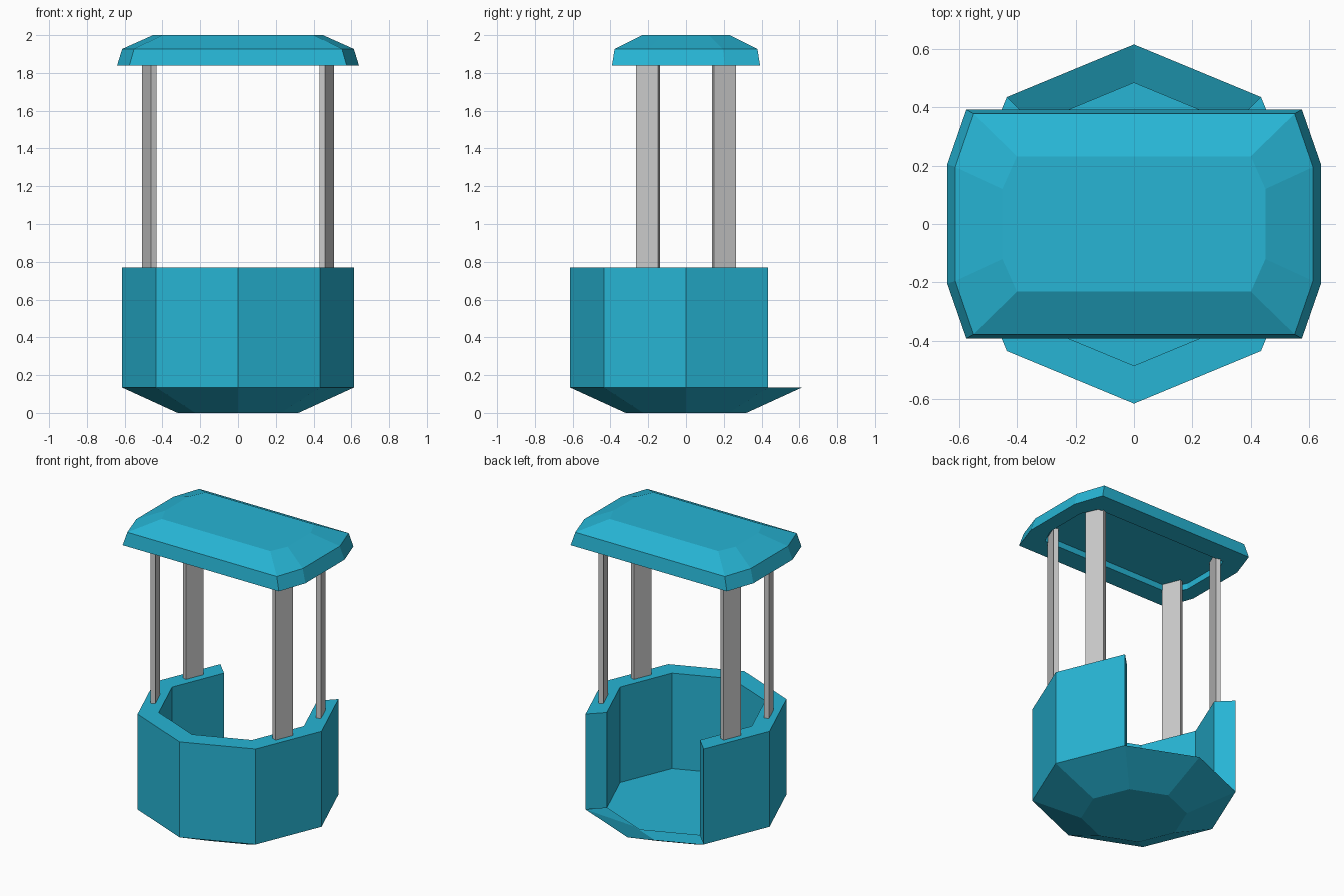
import bpy, bmesh
from math import sin, cos, pi, radians

if "Cube" in bpy.data.objects:
    bpy.data.objects.remove(bpy.data.objects["Cube"])

teal = bpy.data.materials.new("teal_paint")
teal.diffuse_color = (0.02, 0.46, 0.66, 1)
teal.use_nodes = True
teal.node_tree.nodes["Principled BSDF"].inputs["Base Color"].default_value = teal.diffuse_color


def make(name, verts, faces, mat=None):
    bm = bmesh.new()
    vs = [bm.verts.new(v) for v in verts]
    for f in faces:
        bm.faces.new([vs[i] for i in f])
    bmesh.ops.recalc_face_normals(bm, faces=bm.faces[:])
    me = bpy.data.meshes.new(name)
    bm.to_mesh(me)
    bm.free()
    if mat:
        me.materials.append(mat)
    ob = bpy.data.objects.new(name, me)
    bpy.context.collection.objects.link(ob)
    return ob


def octagon(r, z):
    return [(r * cos(k * pi / 4), r * sin(k * pi / 4), z) for k in range(8)]


def loft(rings, cap_first=True, cap_last=True):
    """Bridge a list of equal-length closed rings."""
    n = len(rings[0])
    verts = [v for r in rings for v in r]
    faces = [(a * n + i, a * n + (i + 1) % n, (a + 1) * n + (i + 1) % n, (a + 1) * n + i)
             for a in range(len(rings) - 1) for i in range(n)]
    if cap_first:
        faces.append(tuple(range(n)))
    if cap_last:
        faces.append(tuple(range(len(verts) - n, len(verts))))
    return verts, faces


R_OUT, R_IN, R_BASE = 0.615, 0.485, 0.32
Z_FLOOR, Z_RIM = 0.135, 0.77

# Tapered underside, open at the top
make("basket_underside", *loft([octagon(R_BASE, 0), octagon(R_OUT, Z_FLOOR)], cap_last=False), teal)

# Floor inside the wall
make("basket_floor", octagon(R_IN, Z_FLOOR), [tuple(range(8))], teal)

# Thick octagonal wall with the two back sides left open
verts, faces = [], []
for k in range(3, 10):
    c, s = cos(k * pi / 4), sin(k * pi / 4)
    verts += [(r * c, r * s, z) for r, z in
              ((R_OUT, Z_FLOOR), (R_OUT, Z_RIM), (R_IN, Z_RIM), (R_IN, Z_FLOOR))]
for k in range(6):
    for i in range(3):
        faces.append((4 * k + i, 4 * k + i + 1, 4 * k + i + 5, 4 * k + i + 4))
faces += [(0, 1, 2, 3), (24, 25, 26, 27)]
make("basket_wall", verts, faces, teal)

# Four flat posts lined up with the wall sides
for sx, side in ((-1, "left"), (1, "right")):
    for sy, end in ((-1, "front"), (1, "back")):
        bpy.ops.mesh.primitive_cube_add(size=1, location=(0.47 * sx, 0.2 * sy, (Z_RIM + 1.88) / 2),
                                        rotation=(0, 0, sx * sy * radians(22.5)))
        post = bpy.context.object
        post.name = f"{end}_{side}_post"
        post.scale = (0.03, 0.125, 1.88 - Z_RIM)


# Canopy: stacked eight-sided rings with a shallow recess underneath
def canopy_ring(x1, y1, x2, y2, z):
    q = [(x2, y2), (x1, y1)]
    pts = q + [(-x, y) for x, y in reversed(q)]
    pts += [(-x, -y) for x, y in pts]
    return [(x, y, z) for x, y in pts]


make("canopy", *loft([
    canopy_ring(0.49, 0.25, 0.54, 0.14, 1.88),
    canopy_ring(0.49, 0.25, 0.54, 0.14, 1.84),
    canopy_ring(0.575, 0.392, 0.64, 0.205, 1.84),
    canopy_ring(0.55, 0.378, 0.613, 0.195, 1.927),
    canopy_ring(0.40, 0.232, 0.45, 0.12, 2.0),
]), teal)
